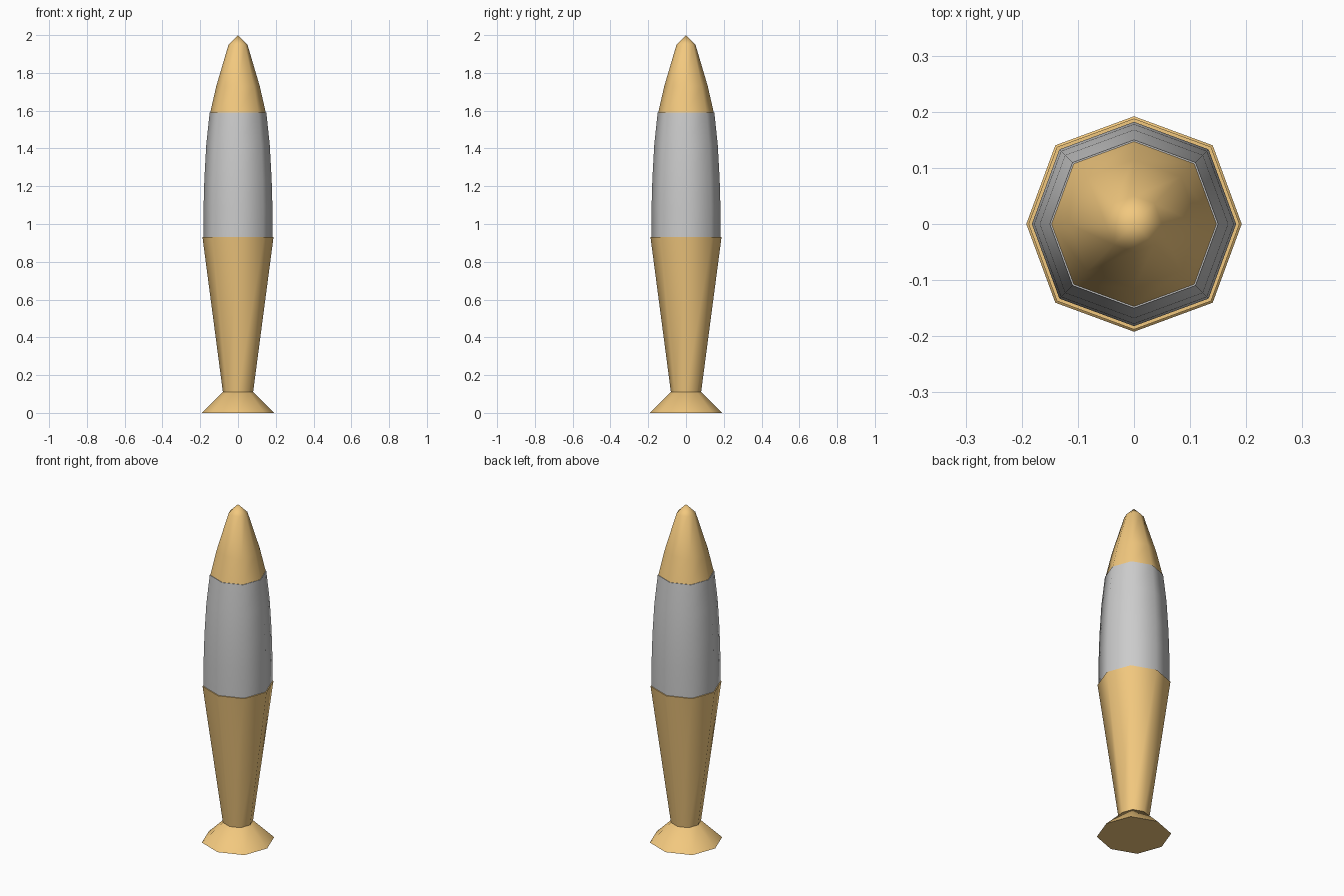
import bpy, bmesh, math

if "Cube" in bpy.data.objects:
    bpy.data.objects.remove(bpy.data.objects["Cube"])

orange = bpy.data.materials.new("orange")
orange.diffuse_color = (0.89, 0.58, 0.21, 1)
orange.use_nodes = True
orange.node_tree.nodes["Principled BSDF"].inputs["Base Color"].default_value = orange.diffuse_color


def lathe(name, profile, mat=None, sides=8):
    """Closed eight-sided solid from (radius, z) points; diagonal corners sit slightly further out."""
    bm = bmesh.new()
    rings = []
    for r, z in profile:
        if r == 0:
            rings.append([bm.verts.new((0, 0, z))] * sides)
            continue
        ring = []
        for i in range(sides):
            a = 2 * math.pi * i / sides
            k = r * (1.033 if i % 2 else 1.0)
            ring.append(bm.verts.new((k * math.cos(a), k * math.sin(a), z)))
        rings.append(ring)
    for lo, hi in zip(rings, rings[1:]):
        for i in range(sides):
            j = (i + 1) % sides
            bm.faces.new(list(dict.fromkeys((lo[i], lo[j], hi[j], hi[i]))))
    bm.faces.new(rings[0][::-1])
    if profile[-1][0] > 0:
        bm.faces.new(rings[-1])
    bmesh.ops.recalc_face_normals(bm, faces=bm.faces)
    mesh = bpy.data.meshes.new(name)
    bm.to_mesh(mesh)
    bm.free()
    ob = bpy.data.objects.new(name, mesh)
    bpy.context.collection.objects.link(ob)
    if mat:
        mesh.materials.append(mat)
    bpy.ops.object.select_all(action='DESELECT')
    ob.select_set(True)
    bpy.context.view_layer.objects.active = ob
    bpy.ops.object.shade_smooth_by_angle(angle=math.radians(60))
    return ob


# flared tail
lathe("tail_flare", [(0.192, 0.0), (0.08, 0.11)], orange)
# tapering lower body
lathe("lower_body", [(0.08, 0.11), (0.188, 0.93)], orange)
# grey bulging middle
lathe("middle_body", [(0.182, 0.93), (0.182, 1.10), (0.178, 1.24),
                      (0.168, 1.42), (0.15, 1.59)])
# pointed nose
lathe("nose", [(0.147, 1.59), (0.115, 1.73), (0.05, 1.95), (0, 2.0)], orange)
